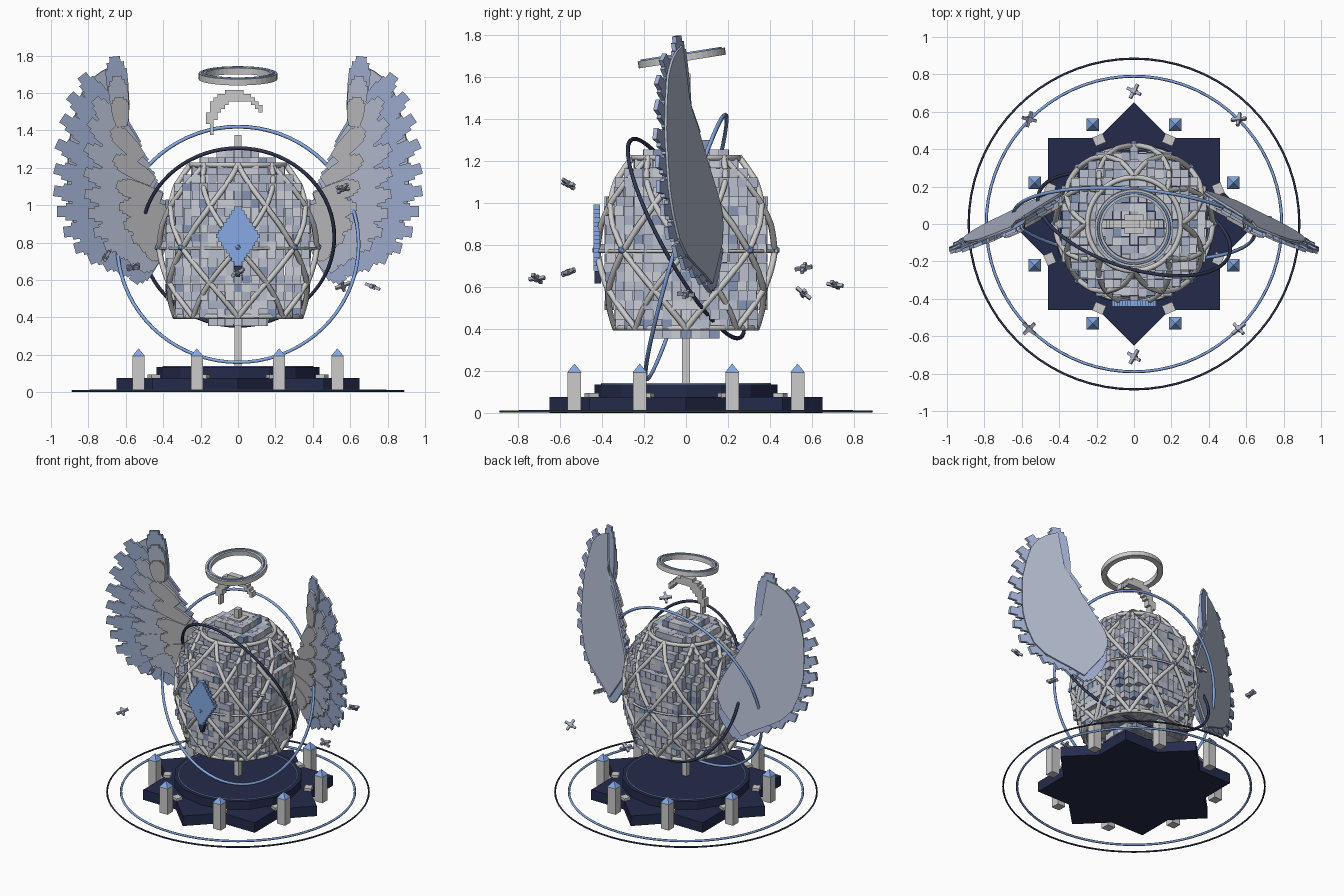
import bpy, bmesh, math, random
from mathutils import Vector, Matrix, Euler

if "Cube" in bpy.data.objects:
    bpy.data.objects.remove(bpy.data.objects["Cube"])

random.seed(4)


def mat(name, *c):
    m = bpy.data.materials.new(name)
    m.diffuse_color = (*c, 1)
    m.use_nodes = True
    m.node_tree.nodes["Principled BSDF"].inputs["Base Color"].default_value = m.diffuse_color
    return m


NAVY = mat("navy", .018, .024, .07)
DARK = mat("dark_line", .03, .04, .09)
BLUE = mat("sky_blue", .24, .40, .78)
STONES = [mat("stone_a", .50, .53, .62), mat("stone_b", .40, .44, .55),
          mat("stone_c", .60, .62, .68), mat("stone_d", .24, .30, .46)]
FEATHER = [mat("feather_outer", .36, .44, .66), mat("feather_mid", .46, .51, .64),
           mat("feather_inner", .50, .50, .52)]


def finish(name, bm, *mats):
    bmesh.ops.recalc_face_normals(bm, faces=bm.faces[:])
    me = bpy.data.meshes.new(name)
    bm.to_mesh(me)
    bm.free()
    for m in mats:
        me.materials.append(m)
    ob = bpy.data.objects.new(name, me)
    bpy.context.collection.objects.link(ob)
    return ob


def box(bm, loc, size, rot=(0, 0, 0), index=0):
    m = Matrix.LocRotScale(Vector(loc), Euler(rot), Vector(size))
    for v in bmesh.ops.create_cube(bm, size=1, matrix=m)["verts"]:
        for f in v.link_faces:
            f.material_index = index


def cone(bm, loc, r1, r2, h, n, turn=0.0):
    m = Matrix.Translation(loc) @ Matrix.Rotation(turn, 4, 'Z')
    bmesh.ops.create_cone(bm, cap_ends=True, segments=n, radius1=r1, radius2=r2, depth=h, matrix=m)


def tubes(name, paths, radius, material=None, closed=True):
    cu = bpy.data.curves.new(name, 'CURVE')
    cu.dimensions, cu.bevel_depth, cu.bevel_resolution = '3D', radius, 1
    for pts in paths:
        sp = cu.splines.new('POLY')
        sp.points.add(len(pts) - 1)
        for p, q in zip(sp.points, pts):
            p.co = (*q, 1)
        sp.use_cyclic_u = closed
    cu.use_fill_caps = not closed
    if material:
        cu.materials.append(material)
    ob = bpy.data.objects.new(name, cu)
    bpy.context.collection.objects.link(ob)


def ring(c, u, v, n=72):
    c, u, v = Vector(c), Vector(u), Vector(v)
    return [c + u * math.cos(a) + v * math.sin(a) for a in (math.tau * i / n for i in range(n))]


def flat_ring(r, z):
    return ring((0, 0, z), (r, 0, 0), (0, r, 0))


def lerp_table(table, t):
    for a, b in zip(table, table[1:]):
        if t <= b[0]:
            k = max(0, (t - a[0]) / (b[0] - a[0]))
            return [p + (q - p) * k for p, q in zip(a[1:], b[1:])]
    return list(table[-1][1:])


# star plinth, upper tier and post
bm = bmesh.new()
star = []
for i in range(16):
    r = .65 if i % 2 == 0 else .46 / math.cos(math.pi / 8)
    a = i * math.pi / 8
    star.append(bm.verts.new((r * math.cos(a), r * math.sin(a), 0)))
top = bmesh.ops.extrude_face_region(bm, geom=[bm.faces.new(star)])["geom"]
bmesh.ops.translate(bm, vec=(0, 0, .075), verts=[g for g in top if isinstance(g, bmesh.types.BMVert)])
bm.faces.new(star) if not any(set(f.verts) == set(star) for f in bm.faces) else None
finish("star_base", bm, NAVY)
bm = bmesh.new()
cone(bm, (0, 0, .104), .435, .435, .062, 16)
finish("upper_tier", bm, NAVY)
bm = bmesh.new()
box(bm, (0, 0, .26), (.04, .04, .26))
finish("post", bm)

# floor rings and tier ring
tubes("floor_ring_inner", [flat_ring(.79, .008)], .008, BLUE)
tubes("floor_ring_outer", [flat_ring(.884, .007)], .006, DARK)
tubes("tier_ring", [flat_ring(.40, .137)], .005, BLUE)

# eight pillars with blue caps, and small studs
pil, cap, stud = bmesh.new(), bmesh.new(), bmesh.new()
for i in range(8):
    a = (i + .5) * math.pi / 4
    c, s = math.cos(a), math.sin(a)
    box(pil, (.575 * c, .575 * s, .097), (.064, .064, .194))
    cone(cap, (.575 * c, .575 * s, .214), .048, 0, .042, 4, math.pi / 4)
    box(stud, (.487 * c, .487 * s, .084), (.05, .06, .02), (0, 0, a))
finish("pillars", pil)
finish("pillar_caps", cap, BLUE)
finish("studs", stud)

# egg body made of bricks
EGG = [(.40, .335), (.5, .372), (.6, .40), (.77, .42), (.9, .412), (1.0, .387), (1.1, .34), (1.22, .25)]
egg_r = lambda z: lerp_table(EGG, z)[0]
S, Z0 = .045, .355


def solid(i, j, k):
    z = Z0 + (k + .5) * S
    if k < 0 or k > 20:
        return False
    r = .18 if k == 0 else .205 if k == 19 else .135 if k == 20 else egg_r(z) - .012
    return math.hypot(i * S, j * S) < r


bm = bmesh.new()
for k in range(21):
    for i in range(-10, 11):
        for j in range(-10, 11):
            near = [(1, 0, 0), (-1, 0, 0), (0, 1, 0), (0, -1, 0), (0, 0, 1), (0, 0, -1)]
            if solid(i, j, k) and not all(solid(i + a, j + b, k + c) for a, b, c in near):
                g = 1 + random.uniform(-.012, .02)
                box(bm, (i * S * g, j * S * g, Z0 + (k + .5) * S), (S * .99, S * .99, S * .99),
                    index=random.choices(range(4), (5, 4, 3, 1))[0])
finish("egg_bricks", bm, *STONES)
bm = bmesh.new()
box(bm, (0, 0, 1.30), (.1, .1, .02))
box(bm, (0, 0, 1.335), (.04, .04, .08))
finish("finial", bm)

# crossed lattice around the egg
strands = []
for i in range(8):
    for d in (-1, 1):
        pts = []
        for n in range(29):
            z = .40 + .82 * n / 28
            t = (z - .77) / (.45 if z > .77 else .37)
            a = i * math.pi / 4 + d * t * math.pi / 4
            r = egg_r(z) + .002
            pts.append((r * math.cos(a), r * math.sin(a), z))
        strands.append(pts)
tubes("lattice", strands, .015, closed=False)
tubes("lattice_rims", [flat_ring(.25, 1.215), flat_ring(.335, .405)], .014)
tubes("equator_band", [flat_ring(.418, .77)], .008)
bm = bmesh.new()
for i in range(8):
    a = i * math.pi / 4
    bmesh.ops.create_icosphere(bm, subdivisions=1, radius=.021,
                               matrix=Matrix.Translation((.428 * math.cos(a), .428 * math.sin(a), .775)))
finish("lattice_gems", bm, BLUE)

# stepped front emblem
bm = bmesh.new()
for n in range(-7, 8):
    w = .22 * (1 - abs(n) / 8) + .015
    box(bm, (0, -.425, .835 + n * .021), (w, .03, .021), index=0)
for n in range(3):
    box(bm, (0, -.42, .665 - n * .02), (.045 - .013 * n, .03, .02), index=1)
finish("front_emblem", bm, BLUE, DARK)

# orbit rings
tubes("orbit_ring_blue", [ring((0, 0, .79), (.645, -.05, 0), (0, .187, .63))], .010, BLUE)
tubes("orbit_ring_dark", [ring((0, 0, .83), (.515, -.13, 0), (0, -.245, .475))], .010, DARK)

# halo: square-section hoop tilted back, with a blue line on it
tilt = Matrix.Translation((0, -.02, 1.69)) @ Matrix.Rotation(math.radians(9), 4, 'X')
bm = bmesh.new()
N = 40
loops = [[bm.verts.new(tilt @ Vector((r * math.cos(math.tau * i / N), r * math.sin(math.tau * i / N), z)))
          for i in range(N)] for r, z in ((.21, -.017), (.21, .017), (.172, .017), (.172, -.017))]
for a in range(4):
    for i in range(N):
        p, q, j = loops[a], loops[(a + 1) % 4], (i + 1) % N
        bm.faces.new((p[i], p[j], q[j], q[i]))
finish("halo", bm)
tubes("halo_line", [[tilt @ p for p in flat_ring(.191, .018)]], .006, BLUE)

# blocky crescent under the halo
bm = bmesh.new()
C = .02
for i in range(-9, 10):
    for k in range(-6, 10):
        x, z = i * C, k * C
        if math.hypot(x + .015, z) < .15 and math.hypot(x - .01, z + .045) > .135 and z > -.09 - .3 * x * (x > 0) \
                and not (x > .05 and z < 0):
            box(bm, (x, 0, 1.465 + z), (C, .045, C))
finish("crescent", bm)

# floating sparkles
bm = bmesh.new()
for x, y, z in [(.56, -.56, 1.09), (0, -.71, .64), (-.56, -.56, .67), (.56, .56, .57),
                (0, .71, .61), (-.56, .56, .69), (.72, 0, .565), (-.71, 0, .72)]:
    rot = Euler([random.uniform(-.9, .9) for _ in range(3)]).to_matrix().to_4x4()
    for t in (0, math.pi / 2):
        m = Matrix.Translation((x, y, z)) @ rot @ Matrix.Rotation(t, 4, 'Z')
        bmesh.ops.create_cube(bm, size=1, matrix=m @ Matrix.Diagonal((.085, .016, .016, 1)))
    bmesh.ops.create_cube(bm, size=.026, matrix=Matrix.Translation((x, y, z)) @ rot)
finish("sparkles", bm, STONES[1])

# wings: (t, root x, root z, tip x, tip z), t runs from the lowest feather to the top
FAN = [(0, .41, .80, .56, .59), (.09, .40, .83, .65, .64), (.18, .39, .86, .74, .68), (.27, .38, .89, .84, .73),
       (.36, .38, .92, .92, .82), (.45, .38, .95, .965, .95), (.54, .39, .99, .985, 1.08), (.63, .41, 1.04, .98, 1.22),
       (.72, .44, 1.10, .965, 1.38), (.81, .48, 1.18, .92, 1.54), (.9, .53, 1.28, .87, 1.66),
       (.96, .57, 1.38, .78, 1.75), (1, .62, 1.42, .66, 1.795)]


def wing_y(x, z):
    return .15 - .45 * (x - .4) - .08 * (z - 1)


STEPS = [(0, .6), (.3, .9), (.6, 1), (.82, 1), (.82, .8), (.92, .8), (.92, .5), (1, .5)]


def feather(bm, side, t, reach, half, lift, index):
    rx, rz, tx, tz = lerp_table(FAN, t)
    root, d = Vector((rx, rz)), Vector((tx - rx, tz - rz)) * reach
    n = Vector((-d.y, d.x)).normalized()
    rows = []
    for s, w in STEPS:
        quad = []
        for e, dy in ((-1, 0), (1, 0), (1, -.02), (-1, -.02)):
            p = root + d * s + n * (e * w * half)
            quad.append(bm.verts.new((side * p.x, wing_y(p.x, p.y) + dy - lift, p.y)))
        rows.append(quad)
    faces = [bm.faces.new(rows[0]), bm.faces.new(rows[-1])]
    for a, b in zip(rows, rows[1:]):
        faces += [bm.faces.new((a[i], a[(i + 1) % 4], b[(i + 1) % 4], b[i])) for i in range(4)]
    for f in faces:
        f.material_index = index


for side, label in ((-1, "left"), (1, "right")):
    bm = bmesh.new()
    for layer, (count, reach, half) in enumerate(((14, 1, .058), (12, .72, .052), (9, .42, .048))):
        for i in range(count):
            feather(bm, side, i / (count - 1), reach, half, .018 * layer + .004 * (i % 2), layer)
    finish(label + "_wing_feathers", bm, *FEATHER)
    # smooth backing panel
    bm = bmesh.new()
    grid = []
    for i in range(37):
        rx, rz, tx, tz = lerp_table(FAN, i / 36)
        row = []
        for j in range(7):
            x, z = rx + (tx - rx) * .88 * j / 6, rz + (tz - rz) * .88 * j / 6
            row.append(bm.verts.new((side * x, wing_y(x, z) + .006, z)))
        grid.append(row)
    for a, b in zip(grid, grid[1:]):
        for j in range(6):
            bm.faces.new((a[j], a[j + 1], b[j + 1], b[j]))
    panel = finish(label + "_wing_back", bm, FEATHER[1])
    sol = panel.modifiers.new("thickness", 'SOLIDIFY')
    sol.thickness, sol.offset = .012, 0
